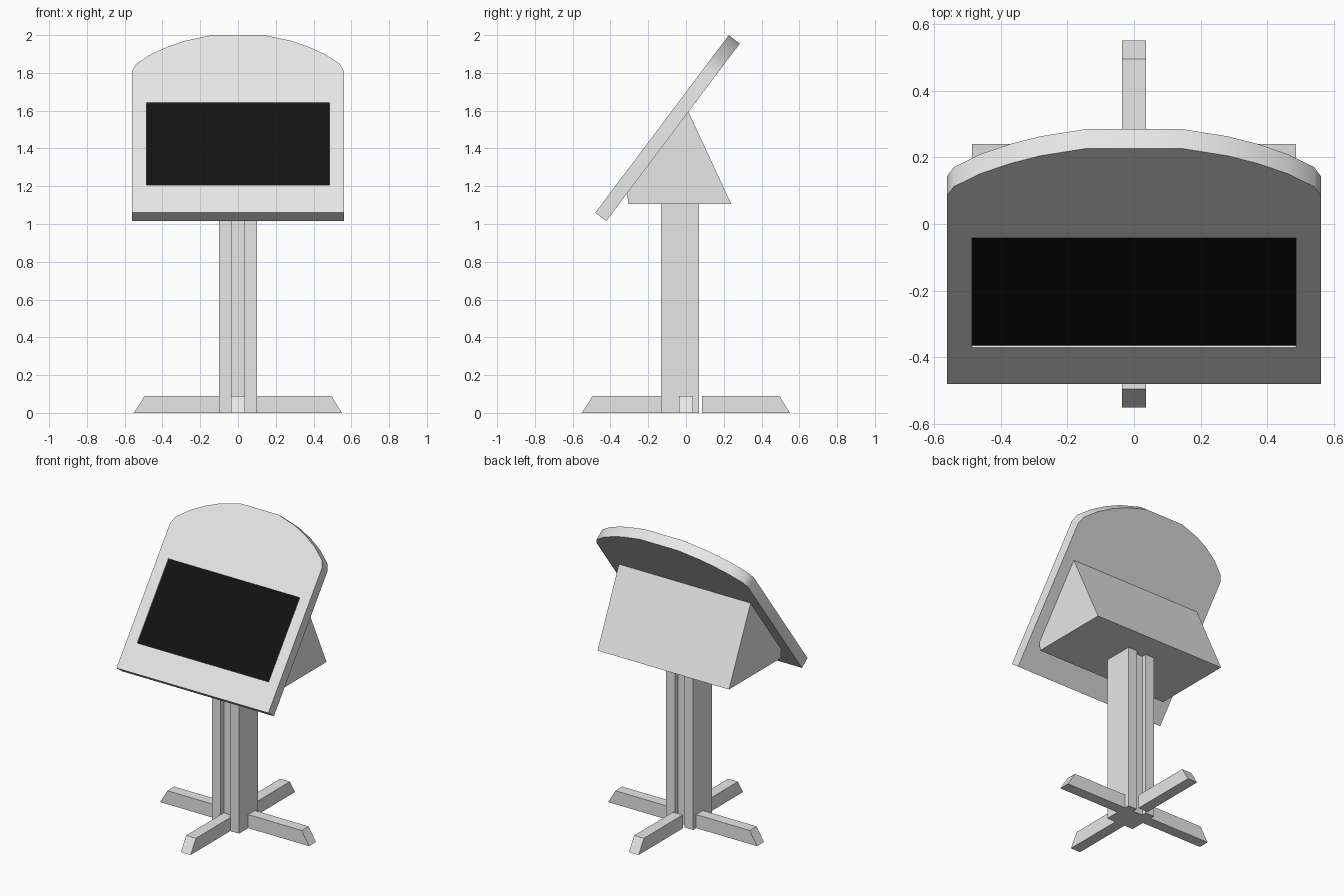
import bpy, bmesh, math
from mathutils import Matrix, Vector

if "Cube" in bpy.data.objects:
    bpy.data.objects.remove(bpy.data.objects["Cube"])


def material(name, color):
    m = bpy.data.materials.new(name)
    m.use_nodes = True
    m.diffuse_color = (*color, 1)
    m.node_tree.nodes["Principled BSDF"].inputs["Base Color"].default_value = (*color, 1)
    return m


grey = material("light_grey", (0.8, 0.8, 0.8))
black = material("screen_black", (0.006, 0.006, 0.006))


def prism(name, profile, low, high, mat, frame=Matrix()):
    """Extrude a 2D profile along its third axis, then place it with a frame."""
    bm = bmesh.new()
    rings = [[bm.verts.new(frame @ Vector((a, b, t))) for a, b in profile] for t in (low, high)]
    bm.faces.new(rings[0])
    bm.faces.new(rings[1])
    n = len(profile)
    for i in range(n):
        j = (i + 1) % n
        bm.faces.new((rings[0][i], rings[0][j], rings[1][j], rings[1][i]))
    bmesh.ops.recalc_face_normals(bm, faces=bm.faces)
    mesh = bpy.data.meshes.new(name)
    bm.to_mesh(mesh)
    bm.free()
    mesh.materials.append(mat)
    ob = bpy.data.objects.new(name, mesh)
    bpy.context.collection.objects.link(ob)
    return ob


def axes(a, b, t, origin=(0, 0, 0)):
    """Frame whose columns are the profile axes and the extrusion axis."""
    return Matrix.Translation(origin) @ Matrix((a, b, t)).transposed().to_4x4()


def rectangle(w, low, high):
    return [(-w, low), (w, low), (w, high), (-w, high)]


# Side profile frame: profile in y and z, extruded along x
side = axes((0, 1, 0), (0, 0, 1), (1, 0, 0))

# Four chamfered feet
foot_profile = [(0.085, 0), (0.55, 0), (0.495, 0.09), (0.085, 0.09)]
for i, name in enumerate(("back_foot", "right_foot", "front_foot", "left_foot")):
    spin = Matrix.Rotation(i * math.pi / 2, 4, "Z")
    prism(name, foot_profile, -0.036, 0.036, grey, spin @ side)

# Post with a channel in its front and back
quarter = [(0.1, 0.1), (0.035, 0.1), (0.035, 0.068)]
half = quarter + [(-x, y) for x, y in reversed(quarter)]
post_profile = half + [(-x, -y) for x, y in half]
prism("post", post_profile, 0, 1.105, grey, Matrix.Translation((0, -0.032, 0)))

# Wedge housing behind the panel
prism("housing", [(-0.305, 1.105), (0.24, 1.105), (0.01, 1.6), (-0.312, 1.168)],
      -0.485, 0.485, grey, side)

# Tilted panel frame: x across, up the slope, then depth backwards
c, s = 0.601, 0.799
tilt = axes((1, 0, 0), (0, c, s), (0, s, -c), (0, -0.48, 1.06))
arch = [(0.56, 0), (0.56, 0.94), (0.54, 0.985), (0.46, 1.05), (0.37, 1.101),
        (0.28, 1.139), (0.14, 1.176)]
panel = prism("panel", arch + [(-x, y) for x, y in reversed(arch)], 0, 0.073, grey, tilt)

# Shallow screen recess
opening = rectangle(0.485, 0.182, 0.729)
cutter = prism("recess_cutter", opening, -0.05, 0.012, grey, tilt)
cutter.hide_render = True
cut = panel.modifiers.new("recess", "BOOLEAN")
cut.operation = "DIFFERENCE"
cut.solver = "EXACT"
cut.object = cutter
bpy.ops.object.select_all(action="DESELECT")
bpy.context.view_layer.objects.active = panel
panel.select_set(True)
bpy.ops.object.modifier_apply(modifier=cut.name)
bpy.data.objects.remove(cutter)
bpy.ops.object.shade_smooth_by_angle(angle=math.radians(30))

# Screen plate on the floor of the recess
prism("screen", opening, 0.008, 0.0125, black, tilt)
